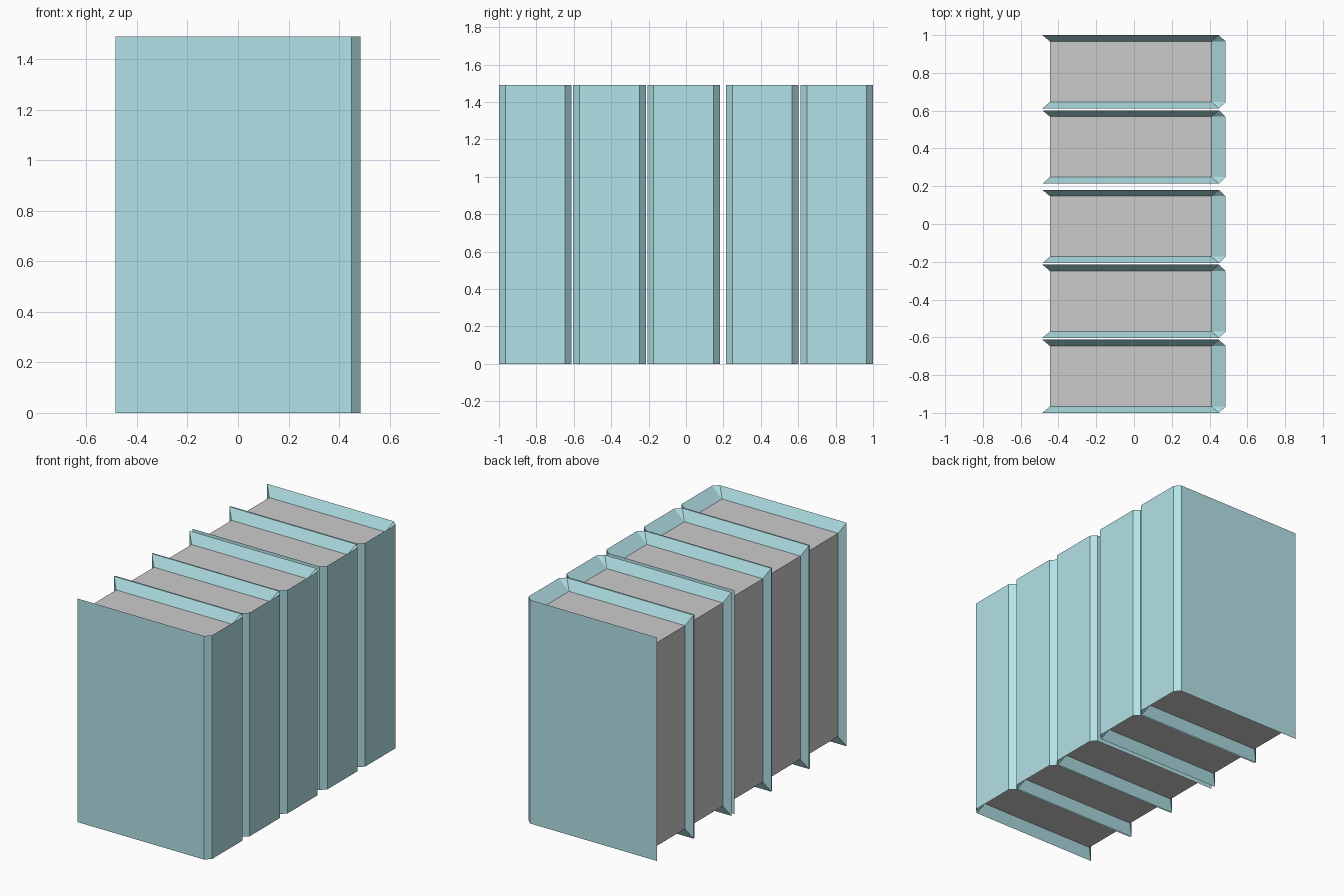
import bpy, bmesh

if "Cube" in bpy.data.objects:
    bpy.data.objects.remove(bpy.data.objects["Cube"])

H = 1.49                # book height
W, C = 0.194, 0.16      # half thickness outside / inside the boards
RECESS = 0.068          # pages sit below the cover edge

teal = bpy.data.materials.new("cover_teal")
teal.diffuse_color = (0.45, 0.76, 0.8, 1)
teal.use_nodes = True
teal.node_tree.nodes["Principled BSDF"].inputs["Base Color"].default_value = teal.diffuse_color

# Plan outlines: cover runs board - chamfered spine - board, pages are a rectangle
OUTER = [(-0.485, -W), (0.45, -W), (0.485, -C), (0.485, C), (0.45, W), (-0.485, W)]
INNER = [(-0.445, -C), (0.41, -C), (0.41, C), (-0.445, C)]
# Inner corner that each outer corner slopes down to
LINK = [0, 1, 1, 2, 2, 3]


def ring(bm, pts, z):
    return [bm.verts.new((x, y, z)) for x, y in pts]


def finish(bm, name, y, mat=None):
    me = bpy.data.meshes.new(name)
    bm.to_mesh(me)
    bm.free()
    ob = bpy.data.objects.new(name, me)
    ob.location.y = y
    if mat:
        me.materials.append(mat)
    bpy.context.collection.objects.link(ob)


def make_cover(name, y):
    bm = bmesh.new()
    lo, hi = ring(bm, OUTER, 0), ring(bm, OUTER, H)
    ilo, ihi = ring(bm, INNER, RECESS), ring(bm, INNER, H - RECESS)
    for i in range(5):
        a, b = LINK[i], LINK[i + 1]
        # outside wall of boards and spine
        bm.faces.new((lo[i], lo[i + 1], hi[i + 1], hi[i]))
        # bevels down to the pages, top and bottom
        top = [hi[i], hi[i + 1], ihi[b]] + ([ihi[a]] if a != b else [])
        bot = [lo[i + 1], lo[i], ilo[a]] + ([ilo[b]] if a != b else [])
        bm.faces.new(top)
        bm.faces.new(bot)
    # bevels along the open edge
    bm.faces.new((lo[0], hi[0], ihi[0], ilo[0]))
    bm.faces.new((hi[5], lo[5], ilo[3], ihi[3]))
    finish(bm, name, y, teal)


def make_pages(name, y):
    bm = bmesh.new()
    lo, hi = ring(bm, INNER, RECESS), ring(bm, INNER, H - RECESS)
    bm.faces.new(hi)
    bm.faces.new(lo[::-1])
    bm.faces.new((lo[3], lo[0], hi[0], hi[3]))
    finish(bm, name, y)


# Row of five books
for n, y in enumerate((-0.806, -0.409, -0.013, 0.408, 0.806), 1):
    make_cover(f"book_cover_{n}", y)
    make_pages(f"book_pages_{n}", y)
